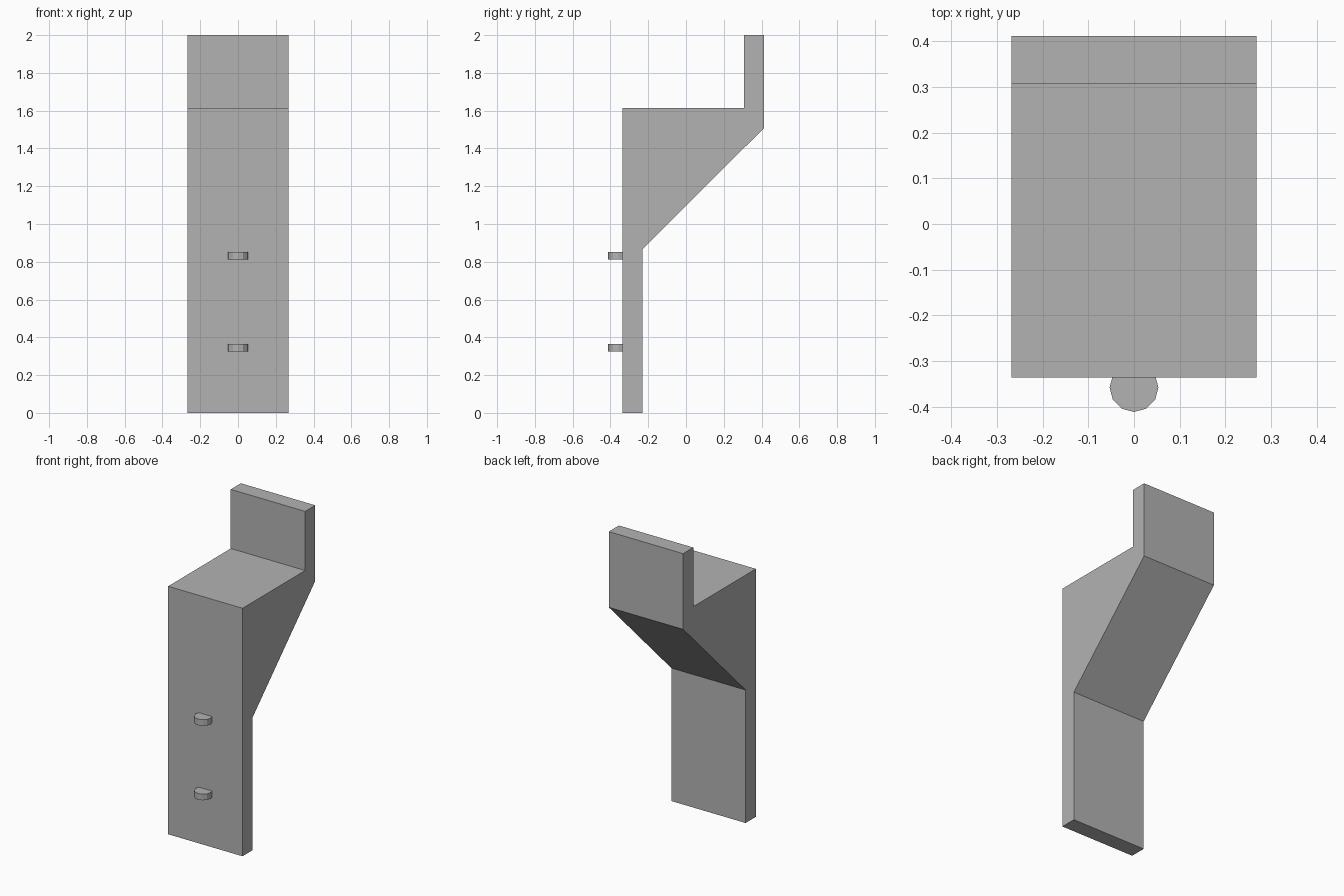
import bpy
import bmesh
from mathutils import Matrix

cube = bpy.data.objects.get("Cube")
if cube:
    bpy.data.objects.remove(cube, do_unlink=True)

GREY = (0.45, 0.45, 0.45, 1.0)
grey = bpy.data.materials.new("plain grey")
grey.use_nodes = True
grey.diffuse_color = GREY
grey.node_tree.nodes["Principled BSDF"].inputs["Base Color"].default_value = GREY


def add_object(name, bm):
    bmesh.ops.recalc_face_normals(bm, faces=bm.faces)
    mesh = bpy.data.meshes.new(name)
    bm.to_mesh(mesh)
    bm.free()
    mesh.materials.append(grey)
    obj = bpy.data.objects.new(name, mesh)
    bpy.context.collection.objects.link(obj)
    return obj


# Bracket body: side profile (y, z) extruded across the width
HALF_WIDTH = 0.268
FRONT = -0.336
PROFILE = [(FRONT, 0), (-0.231, 0), (-0.231, 0.866), (0.412, 1.507),
           (0.412, 2), (0.308, 2), (0.308, 1.615), (FRONT, 1.615)]
bm = bmesh.new()
side = bm.faces.new([bm.verts.new((-HALF_WIDTH, y, z)) for y, z in PROFILE])
extruded = bmesh.ops.extrude_face_region(bm, geom=[side])["geom"]
bmesh.ops.translate(bm, vec=(2 * HALF_WIDTH, 0, 0),
                    verts=[v for v in extruded if isinstance(v, bmesh.types.BMVert)])
add_object("bracket_body", bm)

# Round pegs: twelve-sided discs partly sunk into the front
for name, height in (("lower_peg", 0.346), ("upper_peg", 0.831)):
    bm = bmesh.new()
    bmesh.ops.create_cone(bm, cap_ends=True, segments=12, radius1=0.0535,
                          radius2=0.0535, depth=0.04,
                          matrix=Matrix.Translation((0, -0.3585, height)))
    add_object(name, bm)
